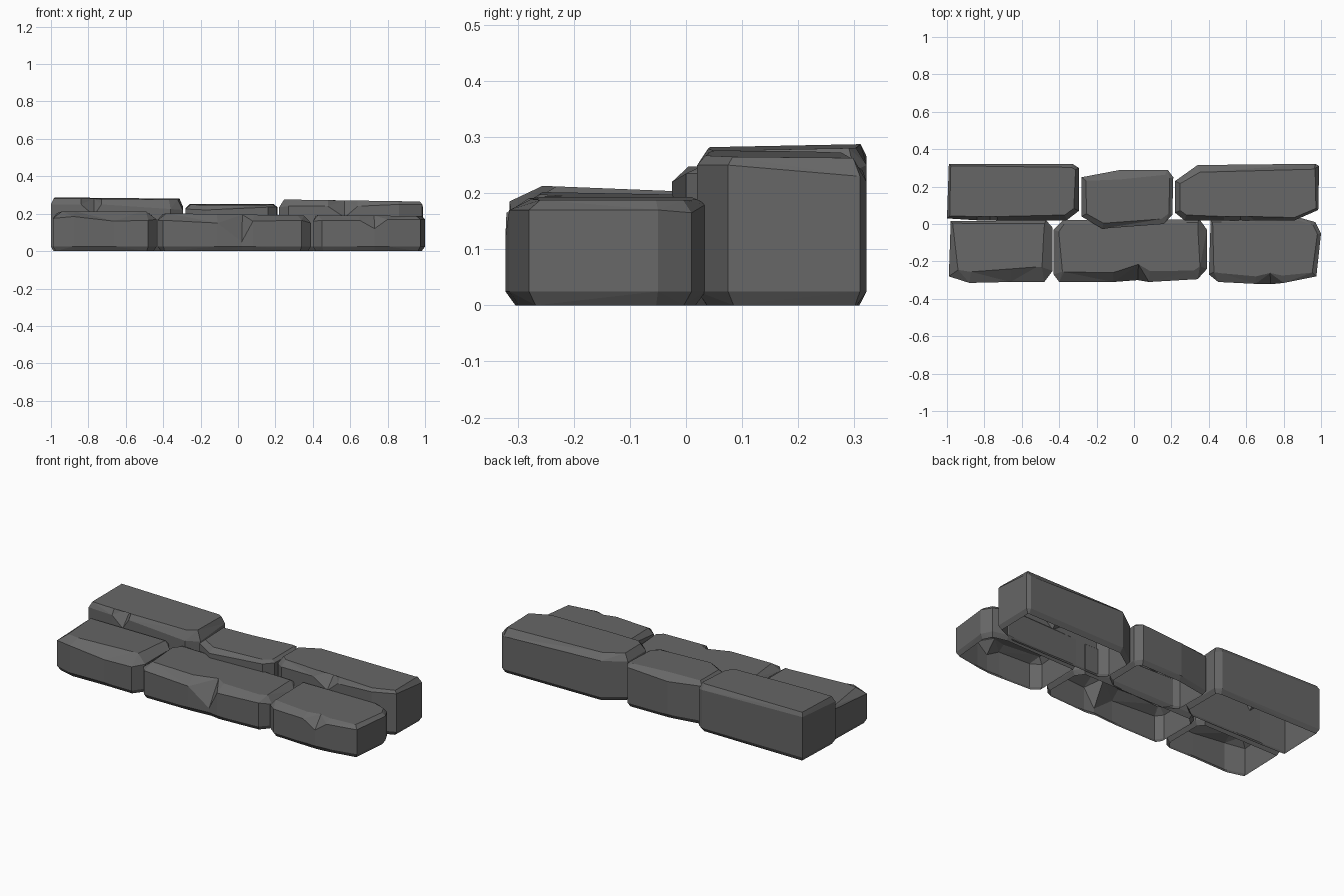
import bpy
import bmesh
from mathutils import Vector

stone_grey = bpy.data.materials.new("dark stone grey")
stone_grey.diffuse_color = (0.135, 0.135, 0.135, 1)


def inward(points, i):
    """Inward direction at corner i of a counter-clockwise outline."""
    p = points[i]
    a = (p - points[i - 1]).normalized()
    b = (points[(i + 1) % len(points)] - p).normalized()
    n = Vector((-a.y - b.y, a.x + b.x))
    return n.normalized()


def stone(name, top, slope_x, slope_y, corners):
    """Chipped stone shell, open below.
    corners: x, y, shoulder height, inset of the top edge (counter-clockwise)."""
    pts = [Vector(c[:2]) for c in corners]
    cx = sum(p.x for p in pts) / len(pts)
    cy = sum(p.y for p in pts) / len(pts)
    bm = bmesh.new()
    rings = [[], [], [], []]
    for i, (x, y, shoulder, inset) in enumerate(corners):
        n = inward(pts, i)
        foot = pts[i] + n * 0.018
        crown = pts[i] + n * inset
        z = top + slope_x * (crown.x - cx) + slope_y * (crown.y - cy)
        rings[0].append(bm.verts.new((foot.x, foot.y, 0.0)))
        rings[1].append(bm.verts.new((x, y, 0.025)))
        rings[2].append(bm.verts.new((x, y, shoulder)))
        rings[3].append(bm.verts.new((crown.x, crown.y, z)))
    count = len(corners)
    for low, high in zip(rings, rings[1:]):
        for i in range(count):
            j = (i + 1) % count
            bm.faces.new((low[i], low[j], high[j], high[i]))
    bm.faces.new(rings[3])
    bmesh.ops.triangulate(bm, faces=bm.faces[:])
    mesh = bpy.data.meshes.new(name)
    bm.to_mesh(mesh)
    bm.free()
    mesh.materials.append(stone_grey)
    bpy.context.collection.objects.link(bpy.data.objects.new(name, mesh))


# Lower front row
stone("front_left_stone", 0.21, 0.0, -0.04, [
    (-0.99, -0.28, 0.175, 0.06), (-0.88, -0.315, 0.185, 0.06),
    (-0.66, -0.31, 0.16, 0.07), (-0.48, -0.31, 0.165, 0.09),
    (-0.435, -0.25, 0.17, 0.06), (-0.435, -0.02, 0.17, 0.05),
    (-0.47, 0.02, 0.18, 0.02), (-0.98, 0.015, 0.19, 0.015)])

stone("front_middle_stone", 0.195, -0.015, -0.02, [
    (-0.43, -0.27, 0.165, 0.05), (-0.40, -0.31, 0.165, 0.06),
    (-0.11, -0.31, 0.15, 0.05), (0.02, -0.30, 0.05, 0.085),
    (0.08, -0.31, 0.16, 0.06), (0.34, -0.295, 0.165, 0.05),
    (0.39, -0.24, 0.15, 0.04), (0.39, -0.03, 0.15, 0.05),
    (0.35, 0.025, 0.17, 0.02), (-0.38, 0.02, 0.19, 0.02),
    (-0.43, -0.03, 0.17, 0.03)])

stone("front_right_stone", 0.19, -0.01, 0.0, [
    (0.40, -0.27, 0.16, 0.03), (0.45, -0.31, 0.165, 0.05),
    (0.65, -0.32, 0.165, 0.04), (0.73, -0.322, 0.12, 0.06),
    (0.80, -0.315, 0.17, 0.04), (0.975, -0.28, 0.17, 0.03),
    (1.0, -0.05, 0.17, 0.02), (0.97, 0.01, 0.165, 0.02),
    (0.88, 0.035, 0.18, 0.015), (0.41, 0.02, 0.18, 0.015)])

# Higher back row
stone("back_left_stone", 0.28, -0.01, 0.02, [
    (-1.0, 0.03, 0.25, 0.02), (-0.84, 0.02, 0.25, 0.02),
    (-0.77, 0.02, 0.19, 0.08), (-0.73, 0.02, 0.25, 0.02),
    (-0.36, 0.02, 0.225, 0.03), (-0.295, 0.07, 0.22, 0.03),
    (-0.295, 0.30, 0.24, 0.02), (-0.33, 0.322, 0.25, 0.02),
    (-0.99, 0.322, 0.265, 0.015)])

stone("back_middle_stone", 0.25, 0.0, 0.02, [
    (-0.28, 0.04, 0.225, 0.03), (-0.17, -0.025, 0.22, 0.03),
    (0.16, 0.0, 0.235, 0.03), (0.205, 0.05, 0.235, 0.02),
    (0.21, 0.25, 0.235, 0.02), (0.18, 0.29, 0.235, 0.03),
    (-0.08, 0.288, 0.22, 0.05), (-0.28, 0.25, 0.23, 0.03)])

stone("back_right_stone", 0.27, -0.015, -0.01, [
    (0.22, 0.06, 0.235, 0.03), (0.27, 0.02, 0.24, 0.03),
    (0.48, 0.02, 0.24, 0.02), (0.57, 0.02, 0.18, 0.08),
    (0.64, 0.02, 0.24, 0.02), (0.86, 0.02, 0.25, 0.015),
    (0.985, 0.075, 0.25, 0.015), (0.99, 0.31, 0.23, 0.025),
    (0.97, 0.322, 0.22, 0.03), (0.34, 0.315, 0.24, 0.04),
    (0.22, 0.23, 0.235, 0.03)])
